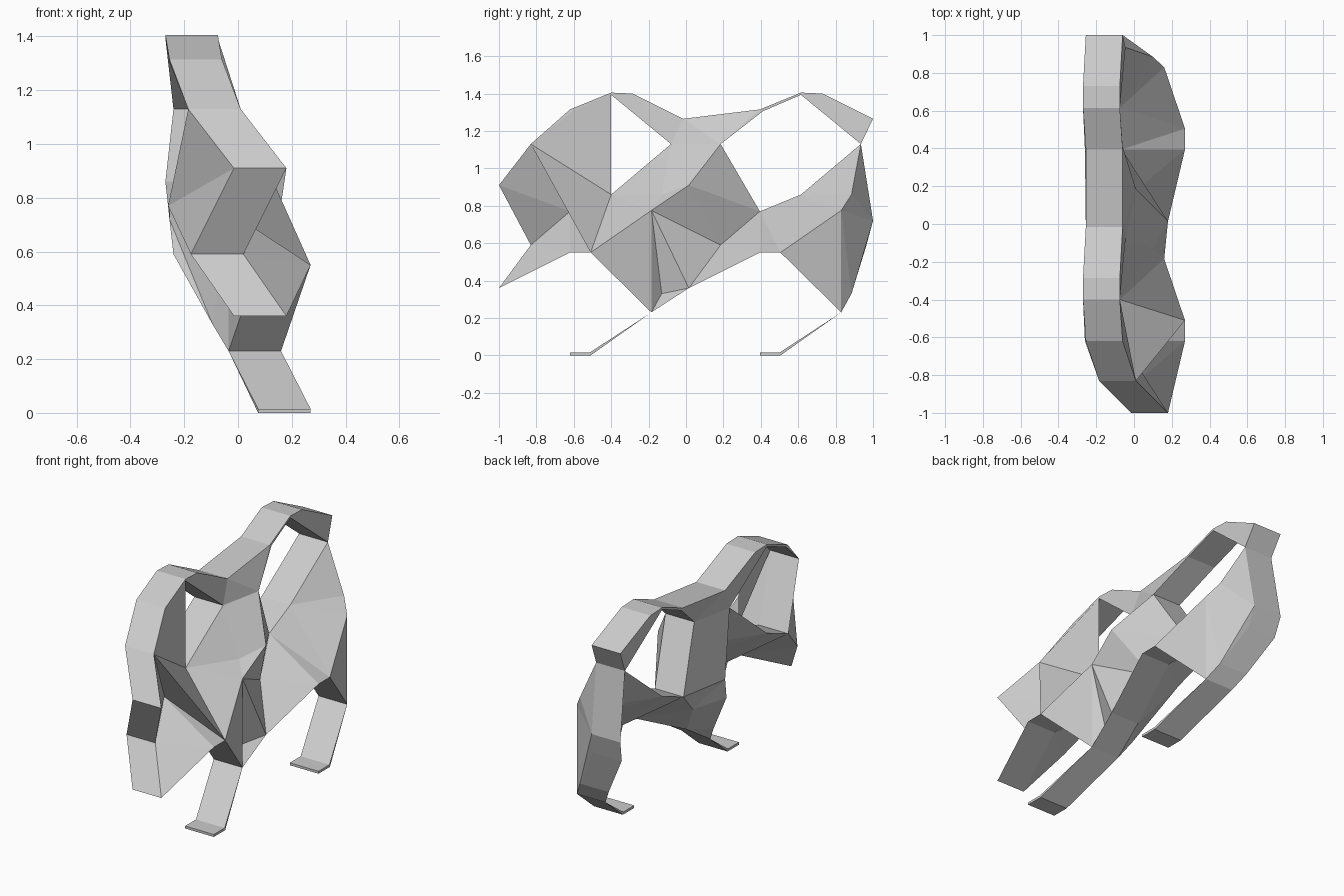
import bpy, bmesh

if "Cube" in bpy.data.objects:
    bpy.data.objects.remove(bpy.data.objects["Cube"])

THICK = 0.195      # constant width of the shape across x
STEP = 1.015       # spacing of the repeated half along y

# One half of the body: right-hand edge positions (x, y, z)
P = {
    'A': (.18, -1, .36), 'B': (.02, -.83, .59), 'C': (.18, -1, .91),
    'D': (.01, -.83, 1.13), 'E': (-.06, -.62, 1.315), 'F': (-.075, -.4, 1.405),
    'G': (-.075, -.285, 1.4), 'H': (-.06, -.015, 1.265), 'd': (-.045, -.08, 1.13),
    'x': (-.06, -.605, 1.305), 'y': (-.075, -.4, 1.393),
    'a': (-.065, -.62, .77), 'V': (.27, -.62, .55), 'b': (.27, -.51, .55),
    'c': (-.075, -.4, .86), 'e': (.16, -.185, .775), 's': (.1, -.13, .86),
    'N': (-.06, -.015, .72), 'T': (-.045, -.05, .59), 'j': (.1, -.13, .33),
    'l': (.16, -.185, .23), 'm': (.27, -.51, 0), 'n': (.27, -.62, 0),
    'p': (.27, -.515, .015), 'q': (.27, -.62, .015),
}

# Panels shared by both halves: lower front, arch, flank and rear
HALF = "ABV BaV abV BCa CDa DEx EFyx yFGd GHd abc cbe ces csd dsN seN eNj NTj ble elj"
LEG = "lmp mnqp"

def tagged(words, n):
    return [[ch + n for ch in w] for w in words.split()]

def make_part(name, faces, sides="both"):
    """Fill the side sheet; with both sides, join them by walls on open edges."""
    bm = bmesh.new()
    right, left = {}, {}
    for key in sorted({k for f in faces for k in f}):
        x, y, z = P[key[0]]
        y += STEP * int(key[1])
        if sides != "left":
            right[key] = bm.verts.new((x, y, z))
        if sides != "right":
            left[key] = bm.verts.new((x - THICK, y, z))
    count = {}
    for f in faces:
        if right:
            bm.faces.new([right[k] for k in f])
        if left:
            bm.faces.new([left[k] for k in reversed(f)])
        for a, b in zip(f, f[1:] + f[:1]):
            count.setdefault(frozenset((a, b)), []).append((a, b))
    if sides == "both":
        for uses in count.values():
            if len(uses) == 1:
                a, b = uses[0]
                bm.faces.new((right[b], right[a], left[a], left[b]))
        bmesh.ops.recalc_face_normals(bm, faces=bm.faces)
    mesh = bpy.data.meshes.new(name)
    bm.to_mesh(mesh)
    bm.free()
    obj = bpy.data.objects.new(name, mesh)
    bpy.context.collection.objects.link(obj)
    return obj

def words(text):
    return [w.split() for w in text.split(",")]

make_part("front_body", tagged(HALF, "0"))
make_part("rear_body", tagged(HALF, "1"))
make_part("front_leg", tagged(LEG, "0"))
make_part("rear_leg", tagged(LEG, "1"))

# Single-sided cover that closes the right of the front opening
make_part("front_cover", tagged("Dcyx Dbc Dab", "0"), "right")

# Panels bridging the front half (0) to the rear half (1)
make_part("back_bridge", words("H0 D1 E1"))
make_part("belly_bridge", words("j0 l0 A1"))
make_part("right_bridge", words("d0 D1 H0, d0 s0 C1 D1, s0 e0 C1, e0 B1 C1,"
                                "e0 A1 B1, e0 j0 A1"), "right")
make_part("left_bridge", words("d0 D1 H0, d0 N0 a1 D1, N0 B1 a1, N0 T0 B1,"
                               "T0 j0 A1 B1"), "left")
